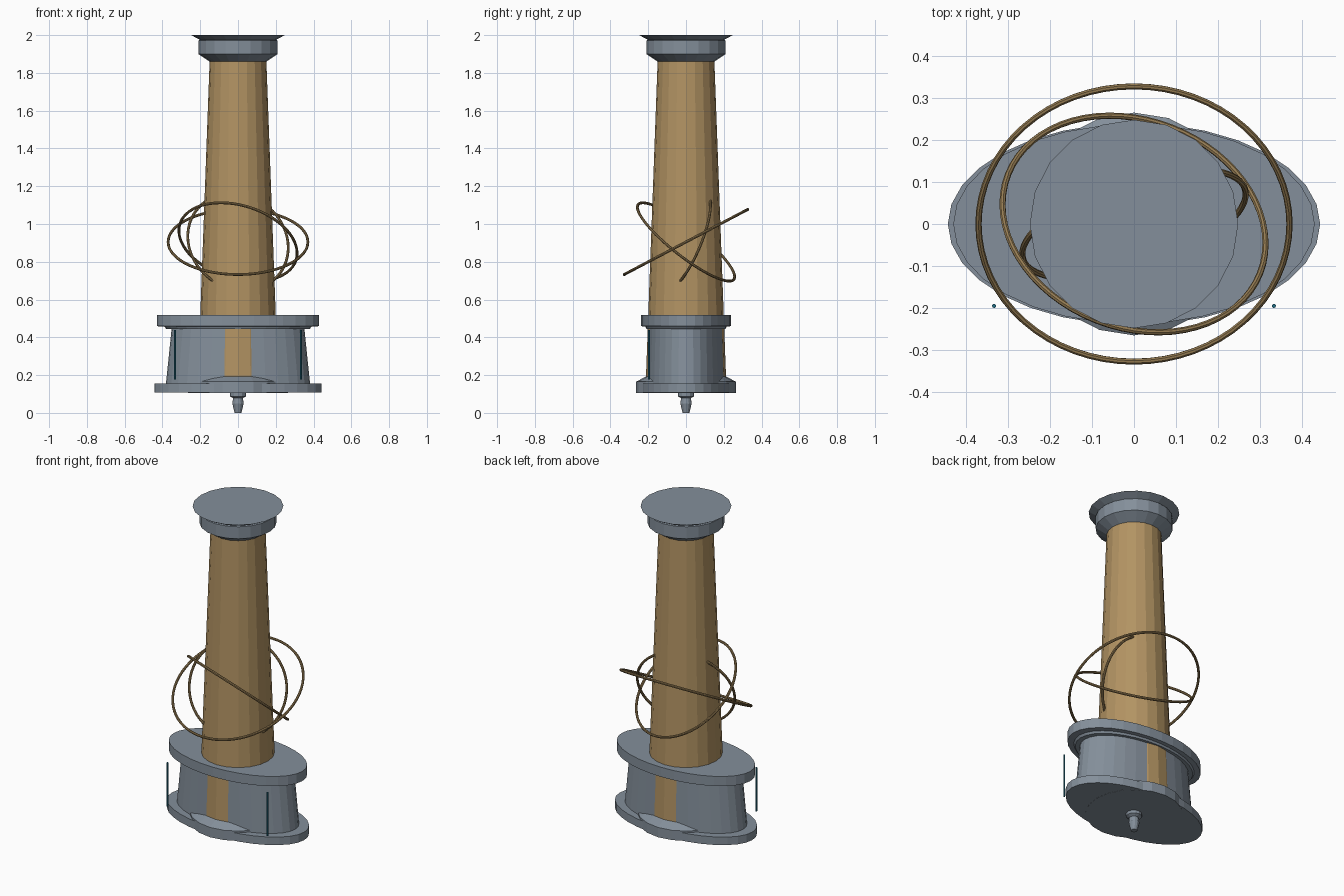
import bpy, bmesh, math
from mathutils import Vector

if "Cube" in bpy.data.objects:
    bpy.data.objects.remove(bpy.data.objects["Cube"])


def material(name, rgb):
    m = bpy.data.materials.new(name)
    m.diffuse_color = (*rgb, 1)
    m.use_nodes = True
    m.node_tree.nodes["Principled BSDF"].inputs["Base Color"].default_value = m.diffuse_color
    return m


GREY = material("slate_grey", (0.23, 0.275, 0.325))
GOLD = material("warm_gold", (0.45, 0.295, 0.125))
BRONZE = material("bronze", (0.30, 0.20, 0.085))
TEAL = material("deep_teal", (0.015, 0.15, 0.23))


def loft(name, sections, sides, mat, at=(0, 0)):
    """Closed solid through elliptical sections (rx, ry, z), bottom to top."""
    bm = bmesh.new()
    rings = []
    for rx, ry, z in sections:
        angles = [2 * math.pi * i / sides for i in range(sides)]
        rings.append([bm.verts.new((at[0] + rx * math.cos(a), at[1] + ry * math.sin(a), z))
                      for a in angles])
    for lo, hi in zip(rings, rings[1:]):
        for i in range(sides):
            j = (i + 1) % sides
            bm.faces.new((lo[i], lo[j], hi[j], hi[i]))
    bm.faces.new(rings[0][::-1])
    bm.faces.new(rings[-1])
    mesh = bpy.data.meshes.new(name)
    bm.to_mesh(mesh)
    bm.free()
    mesh.materials.append(mat)
    obj = bpy.data.objects.new(name, mesh)
    bpy.context.collection.objects.link(obj)
    return obj


def turned(name, profile, sides, mat, at=(0, 0)):
    """Round solid from (radius, z) pairs."""
    return loft(name, [(r, r, z) for r, z in profile], sides, mat, at)


def hoop(name, radius, normal):
    """Thin ring around the column, facing along normal."""
    bpy.ops.mesh.primitive_torus_add(
        major_radius=radius, minor_radius=0.0075, major_segments=64, minor_segments=8,
        location=(0, 0, 0.905),
        rotation=Vector(normal).to_track_quat('Z', 'Y').to_euler())
    obj = bpy.context.object
    obj.name = name
    obj.data.materials.append(BRONZE)
    bpy.ops.object.shade_smooth_by_angle()


# Oval base, drum and upper deck
loft("base_plate", [(0.443, 0.24, 0.107), (0.443, 0.24, 0.155)], 32, GREY)
loft("drum", [(0.382, 0.203, 0.15), (0.35, 0.193, 0.46)], 32, GREY)
loft("deck", [(0.38, 0.21, 0.445), (0.39, 0.215, 0.457),
              (0.43, 0.2375, 0.459), (0.43, 0.2375, 0.517)], 32, GREY)

# Round foot and tapered column running through the drum
turned("column_foot", [(0.265, 0.106), (0.265, 0.165), (0.205, 0.196)], 20, GREY)
turned("column", [(0.212, 0.19), (0.15, 1.87)], 20, GOLD)

# Flared cap
turned("cap", [(0.15, 1.86), (0.21, 1.9), (0.21, 1.972),
               (0.2, 1.974), (0.248, 2.0)], 20, GREY)

# Nozzle below the base
turned("nozzle", [(0.018, 0.0), (0.024, 0.025), (0.03, 0.05), (0.026, 0.078),
                  (0.043, 0.088), (0.043, 0.107)], 12, GREY)

# Tilted hoops
hoop("outer_hoop", 0.37, (0, -0.466, 0.885))
hoop("middle_hoop", 0.322, (0.236, 0.6, 0.765))
hoop("inner_hoop", 0.277, (0.28, -0.884, 0.376))

# Thin light rods in front of the drum
for side, x in (("left", -0.333), ("right", 0.333)):
    turned("rod_" + side, [(0.005, 0.177), (0.005, 0.44)], 8, TEAL, (x, -0.195))
